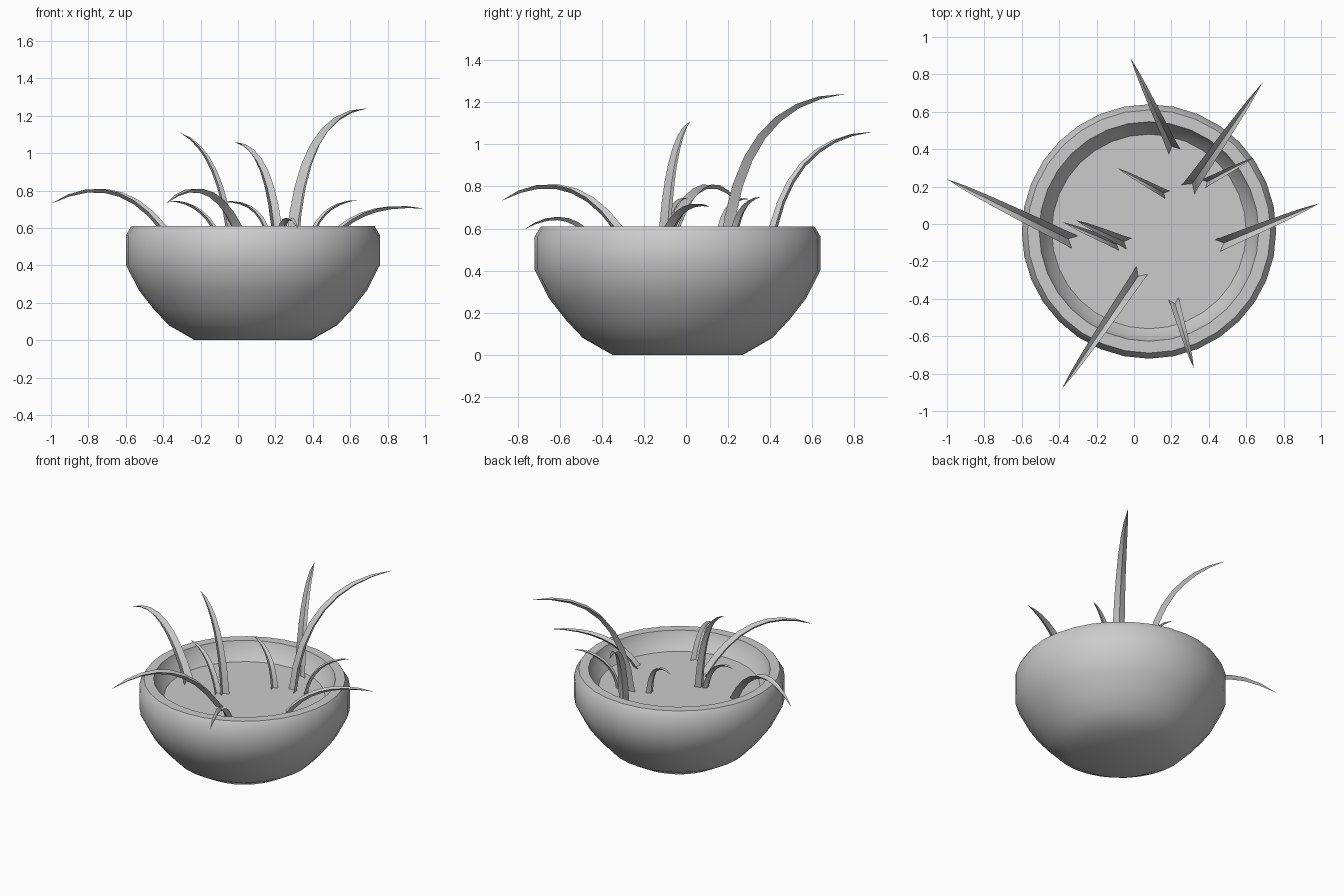
import bpy, math
from mathutils import Vector

if "Cube" in bpy.data.objects:
    bpy.data.objects.remove(bpy.data.objects["Cube"])

CX, CY, SIDES, SOIL_Z = 0.08, -0.04, 32, 0.49


def add_mesh(name, verts, faces, angle):
    mesh = bpy.data.meshes.new(name)
    mesh.from_pydata(verts, [], faces)
    mesh.update()
    obj = bpy.data.objects.new(name, mesh)
    bpy.context.collection.objects.link(obj)
    bpy.ops.object.select_all(action='DESELECT')
    obj.select_set(True)
    bpy.context.view_layer.objects.active = obj
    bpy.ops.object.shade_smooth_by_angle(angle=math.radians(angle))
    return obj


def ring(r, z):
    return [(CX + r * math.cos(2 * math.pi * i / SIDES),
             CY + r * math.sin(2 * math.pi * i / SIDES), z) for i in range(SIDES)]


# Bowl: outer wall, bevelled rim and inner wall down to the soil
profile = [(0.31, 0), (0.45, 0.08), (0.53, 0.165), (0.61, 0.267), (0.68, 0.405),
           (0.68, 0.56), (0.65, 0.61), (0.587, 0.61), (0.57, 0.555), (0.52, SOIL_Z)]
verts = [v for r, z in profile for v in ring(r, z)]
faces = [list(range(SIDES))[::-1]]
for k in range(len(profile) - 1):
    for i in range(SIDES):
        j = (i + 1) % SIDES
        a, b = k * SIDES, (k + 1) * SIDES
        faces.append((a + i, a + j, b + j, b + i))
add_mesh("bowl", verts, faces, 40)

# Soil disc
add_mesh("soil", ring(0.52, SOIL_Z), [list(range(SIDES))], 30)


# Leaf: folded blade along a quadratic arc, keel on the underside
def leaf(name, base, tip, tip_z, ctrl, width, steps=8):
    p0 = Vector((*base, SOIL_Z - 0.005))
    p2 = Vector((*tip, tip_z))
    p1 = p0.lerp(p2, ctrl[0])
    p1.z = ctrl[1]
    out = Vector((p2.x - p0.x, p2.y - p0.y, 0)).normalized()
    side = Vector((0, 0, 1)).cross(out)
    verts, faces = [], []
    for s in range(steps):
        t = s / steps
        p = p0 * (1 - t) ** 2 + p1 * 2 * t * (1 - t) + p2 * t * t
        d = ((p1 - p0) * (1 - t) + (p2 - p1) * t).normalized()
        up = d.cross(side).normalized()
        w = width * (1 - 0.5 * t - 0.4 * t ** 4)
        depth = w * 0.45
        verts += [p + side * w / 2 + up * depth / 2,
                  p - up * depth / 2,
                  p - side * w / 2 + up * depth / 2]
        if s:
            a, b = 3 * (s - 1), 3 * s
            faces += [(a, a + 1, b + 1, b), (a + 1, a + 2, b + 2, b + 1)]
    n = 3 * (steps - 1)
    verts.append(p2)
    faces += [(n, n + 1, n + 3), (n + 1, n + 2, n + 3)]
    add_mesh(name, verts, faces, 40)


# base xy, tip xy, tip z, arc control (fraction outward, height), width
leaves = [
    ((0.21, 0.40), (-0.02, 0.89), 1.06, (0.15, 1.03), 0.068),
    ((0.30, 0.20), (0.69, 0.76), 1.24, (0.10, 1.21), 0.085),
    ((0.38, 0.22), (0.64, 0.355), 0.75, (0.15, 0.73), 0.050),
    ((0.17, 0.16), (-0.09, 0.30), 0.74, (0.10, 0.76), 0.050),
    ((-0.33, -0.09), (-1.0, 0.24), 0.73, (0.40, 0.95), 0.075),
    ((-0.04, -0.10), (-0.31, 0.02), 1.11, (0.18, 1.01), 0.065),
    ((-0.08, -0.115), (-0.38, 0.01), 0.745, (0.28, 0.75), 0.050),
    ((0.035, -0.26), (-0.385, -0.88), 0.73, (0.40, 0.95), 0.075),
    ((0.46, -0.11), (0.99, 0.11), 0.705, (0.30, 0.75), 0.070),
    ((0.215, -0.41), (0.32, -0.77), 0.595, (0.35, 0.74), 0.055),
]
for i, args in enumerate(leaves, 1):
    leaf(f"leaf_{i}", *args)
